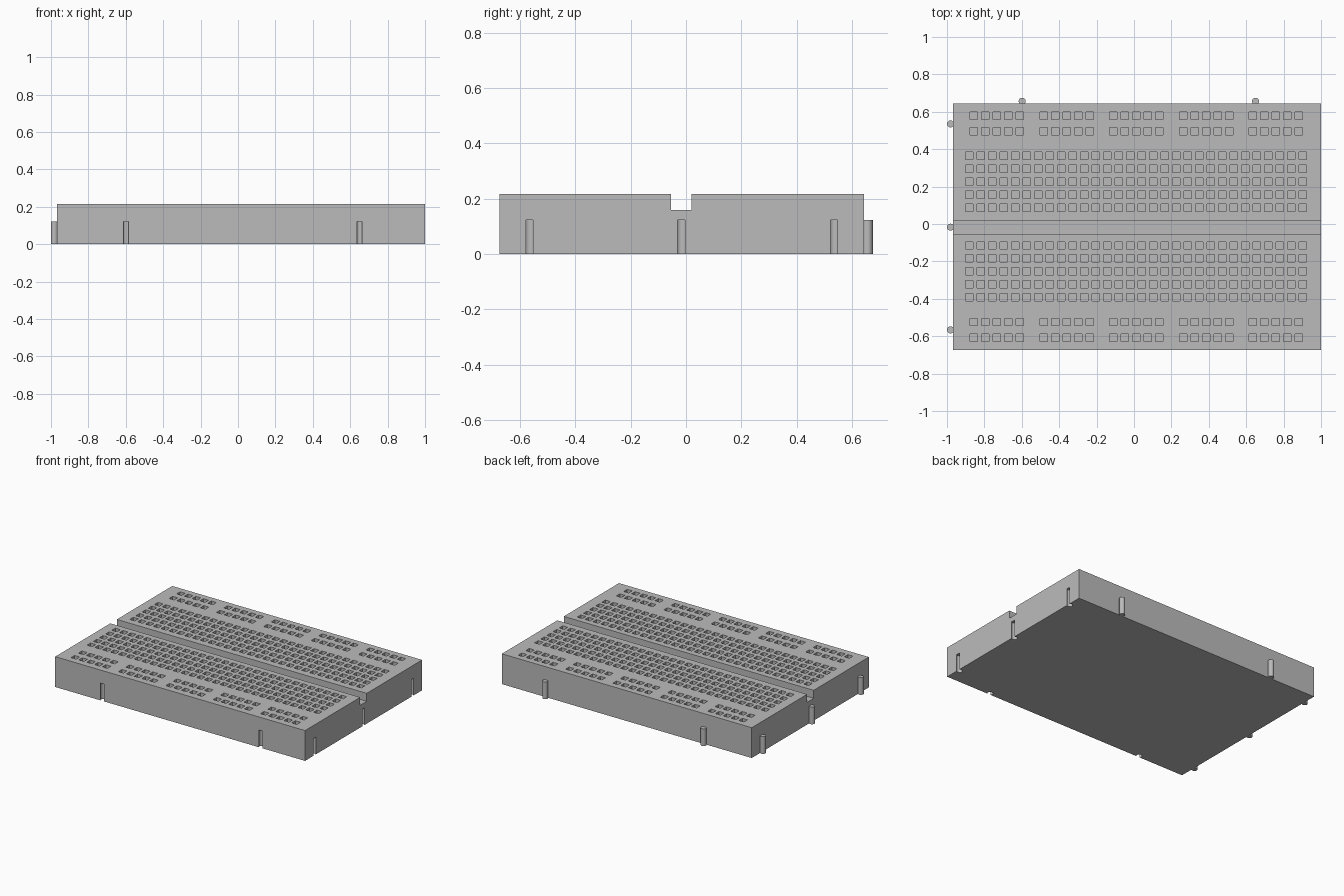
import bpy, bmesh, math
from mathutils import Matrix, Vector

cube = bpy.data.objects.get("Cube")
if cube:
    bpy.data.objects.remove(cube, do_unlink=True)

# Overall body limits
X0, X1 = -0.968, 1.0
Y0, Y1 = -0.674, 0.643
TOP, GROOVE_Z = 0.216, 0.159
GROOVE = (-0.054, 0.02)

# Holes and snap connectors
HOLE, DEPTH, PITCH = 0.04, 0.1, 0.0615
PEG_R, PEG_H, PEG_OUT = 0.0187, 0.1225, 0.0133
SIDE_Y = (-0.566, -0.017, 0.535)
END_X = (-0.598, 0.65)

grey = bpy.data.materials.new("plain grey plastic")
grey.use_nodes = True
grey.diffuse_color = (0.5, 0.5, 0.5, 1)
grey.node_tree.nodes["Principled BSDF"].inputs["Base Color"].default_value = (0.5, 0.5, 0.5, 1)


def make_object(name, bm):
    bmesh.ops.recalc_face_normals(bm, faces=bm.faces[:])
    mesh = bpy.data.meshes.new(name)
    bm.to_mesh(mesh)
    bm.free()
    mesh.materials.append(grey)
    obj = bpy.data.objects.new(name, mesh)
    bpy.context.collection.objects.link(obj)
    return obj


def add_box(bm, x, y, z0, z1, size):
    place = Matrix.Translation((x, y, (z0 + z1) / 2)) @ Matrix.Diagonal((size, size, z1 - z0, 1))
    bmesh.ops.create_cube(bm, size=1, matrix=place)


def add_post(bm, x, y, z0, z1):
    bmesh.ops.create_cone(bm, cap_ends=True, segments=24, radius1=PEG_R, radius2=PEG_R,
                          depth=z1 - z0, matrix=Matrix.Translation((x, y, (z0 + z1) / 2)))


def smooth(obj):
    bpy.ops.object.select_all(action='DESELECT')
    obj.select_set(True)
    bpy.context.view_layer.objects.active = obj
    bpy.ops.object.shade_smooth_by_angle(angle=math.radians(30))


# Body: cross-section with the centre groove, extruded along x
bm = bmesh.new()
g0, g1 = GROOVE
profile = [(Y0, 0), (Y1, 0), (Y1, TOP), (g1, TOP), (g1, GROOVE_Z), (g0, GROOVE_Z), (g0, TOP), (Y0, TOP)]
end = bm.faces.new([bm.verts.new((X0, y, z)) for y, z in profile])
moved = bmesh.ops.extrude_face_region(bm, geom=[end], use_keep_orig=True)["geom"]
bmesh.ops.translate(bm, vec=Vector((X1 - X0, 0, 0)),
                    verts=[v for v in moved if isinstance(v, bmesh.types.BMVert)])
body = make_object("board_body", bm)

# Cutter: contact holes on both halves, power rails and sockets
bm = bmesh.new()
holes = []
for first_row in (0.365, -0.115):
    holes += [(-0.88 + PITCH * c, first_row - 0.0693 * r) for r in range(5) for c in range(30)]
for rail_y in (0.58, 0.495, -0.524, -0.607):
    holes += [(-0.856 + 0.373 * g + PITCH * c, rail_y) for g in range(5) for c in range(5)]
for x, y in holes:
    add_box(bm, x, y, TOP - DEPTH, TOP + 0.05, HOLE)
for y in SIDE_Y:
    add_post(bm, X1 - PEG_OUT, y, -0.05, PEG_H)
for x in END_X:
    add_post(bm, x, Y0 + PEG_OUT, -0.05, PEG_H)
cutter = make_object("hole_cutter", bm)
cutter.hide_render = True

cut = body.modifiers.new("holes", 'BOOLEAN')
cut.operation = 'DIFFERENCE'
cut.solver = 'EXACT'
cut.object = cutter
bpy.context.view_layer.objects.active = body
bpy.ops.object.modifier_apply(modifier=cut.name)
bpy.data.objects.remove(cutter, do_unlink=True)
smooth(body)

# Connector pegs on the left-hand and back edges
spots = [("side_peg", X0 - PEG_OUT, y) for y in SIDE_Y]
spots += [("back_peg", x, Y1 + PEG_OUT) for x in END_X]
for name, x, y in spots:
    bm = bmesh.new()
    add_post(bm, x, y, 0, PEG_H)
    smooth(make_object(name, bm))
